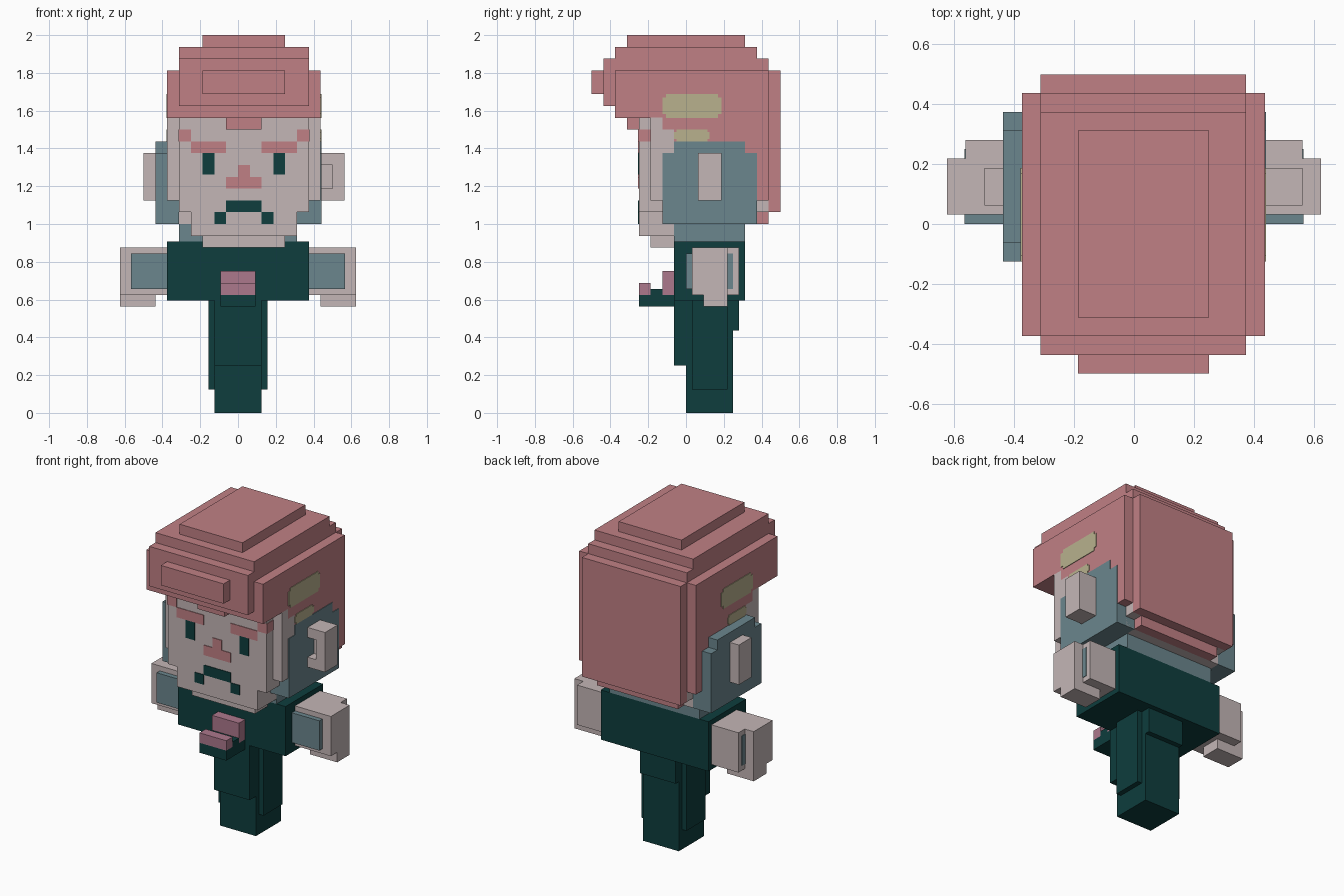
import bpy
import bmesh
from mathutils import Vector

VOXEL = 1 / 16
THIN = 0.06  # thickness of painted plates, in voxels

default_cube = bpy.data.objects.get("Cube")
if default_cube:
    bpy.data.objects.remove(default_cube)


def material(name, hex_code):
    def linear(c):
        return c / 12.92 if c <= 0.04045 else ((c + 0.055) / 1.055) ** 2.4
    rgb = [linear(c / 255) for c in bytes.fromhex(hex_code)]
    mat = bpy.data.materials.new(name)
    mat.use_nodes = True
    mat.diffuse_color = (*rgb, 1)
    mat.node_tree.nodes["Principled BSDF"].inputs["Base Color"].default_value = (*rgb, 1)
    return mat


pink = material("rose_pink", "C08085")
skin = material("pale_skin", "C4B6B6")
teal = material("grey_teal", "6B868D")
dark = material("dark_green", "0E3D3D")
mauve = material("mauve", "AC788C")
straw = material("straw", "B8B18D")


def part(name, mat, *boxes, mirror=False):
    """Join boxes given as (x range, y range, z range) in voxels."""
    bm = bmesh.new()
    for xs, ys, zs in boxes:
        sides = [xs, (-xs[1], -xs[0])] if mirror else [xs]
        for side in sides:
            low, high = Vector(t for t in (side[0], ys[0], zs[0])), Vector((side[1], ys[1], zs[1]))
            cube = bmesh.ops.create_cube(bm, size=1)
            for v in cube["verts"]:
                v.co = [((a + b) / 2 + c * (b - a)) * VOXEL for a, b, c in zip(low, high, v.co)]
    mesh = bpy.data.meshes.new(name)
    bm.to_mesh(mesh)
    bm.free()
    mesh.materials.append(mat)
    obj = bpy.data.objects.new(name, mesh)
    bpy.context.collection.objects.link(obj)
    return obj


def face_paint(name, mat, *rects):
    """Thin plates on the front of the face."""
    return part(name, mat, *[(xs, (-4 - THIN, -4 + THIN), zs) for xs, zs in rects])


def side_paint(name, mat, ys, zs, cut):
    """Thin plates with clipped corners on both sides of the head."""
    boxes = []
    for x in (-6, 7):
        xs = (x - THIN, x + THIN)
        y_in, z_in = (ys[0] + cut, ys[1] - cut), (zs[0] + cut, zs[1] - cut)
        boxes += [(xs, y_in, zs), (xs, (ys[0], y_in[0]), z_in), (xs, (y_in[1], ys[1]), z_in)]
    return part(name, mat, *boxes)


# Legs and torso
part("leg_column", dark, ((-2, 2), (0, 4), (0, 9.5)))
part("leg_side_panels", dark, ((2, 2.5), (.5, 3.5), (2, 9.5)), mirror=True)
part("leg_front_panel", dark, ((-2, 2), (-1, 0), (4, 9.5)))
part("leg_back_panel", dark, ((-2, 2), (4, 4.5), (7, 9.5)))
part("torso", dark, ((-6, 6), (-1, 5), (9.5, 14.5)))

# Chest ledge
part("chest_ledge", dark, ((-1.5, 1.5), (-4, -1), (9, 10)),
     ((-1.5, 1.5), (-3, -2), (10, 10.5)))
part("chest_blocks", mauve, ((-1.5, 1.5), (-2, -1), (10, 12)),
     ((-1.5, 1.5), (-4, -3), (10, 11)))

# Arms
part("cuffs", teal, ((6, 9 + THIN), (0, 4), (10.5, 13.5)), mirror=True)
part("hands", skin, ((6, 9), (.5, 4.5), (10, 14)), ((9, 10), (.5, 3.5), (10, 14)),
     ((7, 10), (1.5, 3.5), (9, 10)), mirror=True)

# Neck and side shields
part("neck", teal, ((-5, 5), (-1, 5), (14.5, 16)))
for name, xs in (("left_shield", (5, 7 + THIN)), ("right_shield", (-7, -5))):
    part(name, teal, (xs, (-2, 6), (16, 22)), (xs, (-1, 5), (22, 23)))

# Head and chin
part("face", skin, ((-5, 6), (-4, 5), (17, 25)))
part("cheeks", skin, ((-6, 7), (-3, -2), (18, 25)), ((-6, 7), (-2, -1), (18, 24)))
part("chin", skin, ((-4, 5), (-4, -1), (15, 17)), ((-3, 4), (-3, -1), (14, 15)))
part("nape", skin, ((-5, 6), (-1, 6), (16, 17)), ((-5, 6), (5, 7), (17, 18)))

# Ears
part("right_ear", skin, ((-8, -7), (1, 3), (18, 22)))
part("left_ear", skin, ((7, 9), (2, 3), (18, 22)), ((8, 9), (1, 2), (18, 22)),
     ((7, 8), (1, 2), (18, 19)), ((7, 8), (1, 2), (21, 22)))

# Hair
part("hair_crown", pink, ((-3, 4), (-5, 5), (31, 32)), ((-5, 6), (-6, 6), (30, 31)),
     ((-5, 6), (-7, 7), (29, 30)), ((-6, 7), (-6, 7), (25, 29)))
part("hair_fringe", pink, ((-5, 6), (-7, -6), (26, 29)), ((-3, 4), (-8, -7), (27, 29)),
     ((-1, 2), (-5, -4), (24, 25)))
part("hair_sides", pink, ((-6, 7), (-1, 7), (18, 25)), ((-6, 7), (-2, -1), (24, 25)))
part("hair_back", pink, ((-5, 6), (7, 8), (17, 29)), ((-4, 5), (6, 7), (16, 17)))
side_paint("upper_side_patches", straw, (-2, 3), (25, 27), .3)
side_paint("lower_side_patches", straw, (-1, 2), (23, 24), .2)

# Painted face
face_paint("eyes", dark, ((-3, -2), (20.2, 22)), ((3, 4), (20.2, 22)))
face_paint("brows", pink, ((-4, -1), (22, 23)), ((2, 5), (22, 23)))
face_paint("nose", pink, ((0, 1), (20, 21)), ((-1, 2), (19, 20)))
face_paint("mouth", dark, ((-1, 2), (17, 18)), ((-2, -1), (16, 17)), ((2, 3), (16, 17)))
part("brow_ends", pink, ((-5 - THIN, -4), (-4 - THIN, -3), (23, 24)),
     ((5, 6 + THIN), (-4 - THIN, -3), (23, 24)))
